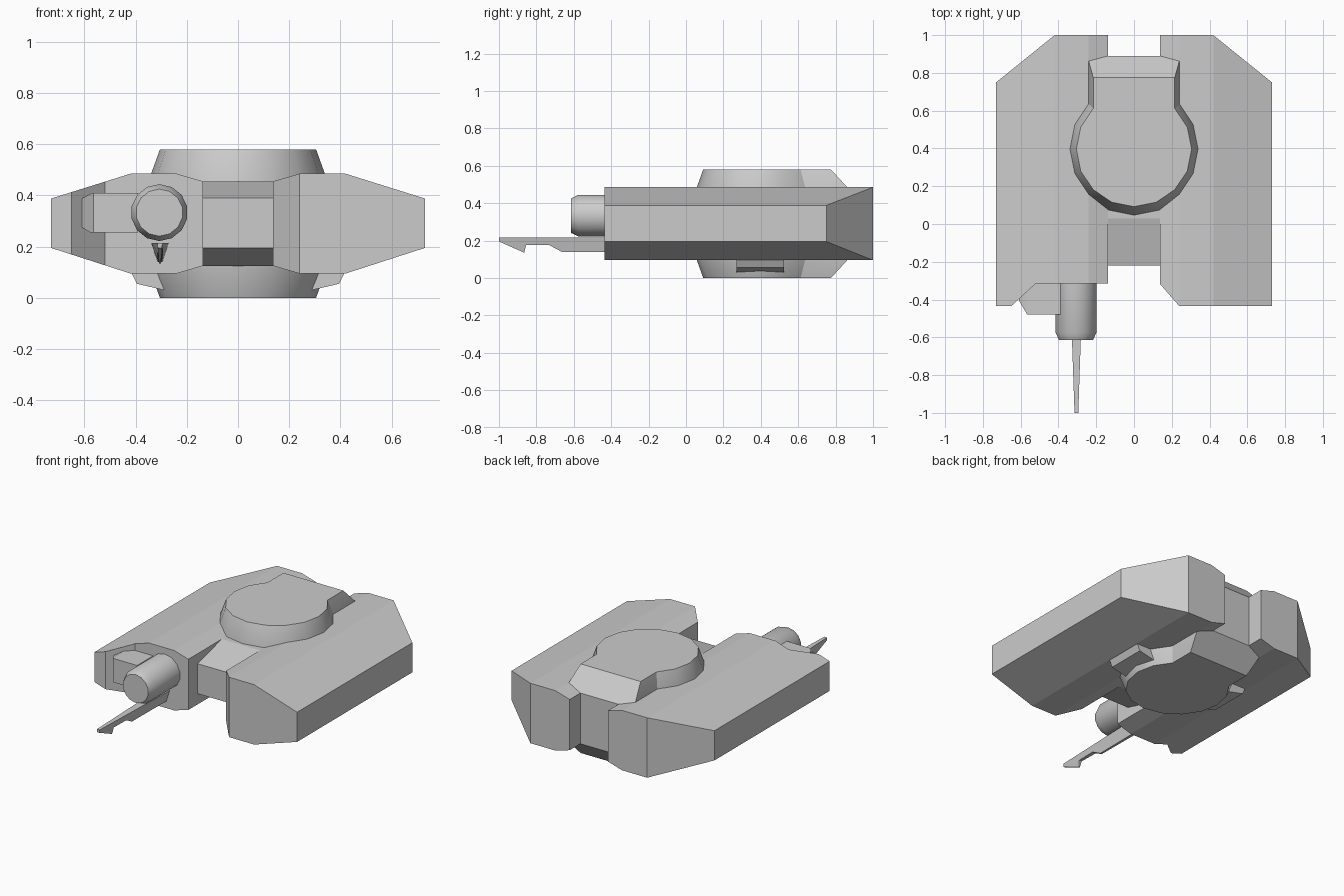
import bpy, bmesh, math

if "Cube" in bpy.data.objects:
    bpy.data.objects.remove(bpy.data.objects["Cube"])


def loft(name, rings):
    """Closed solid through rings of equal point count."""
    bm = bmesh.new()
    loops = [[bm.verts.new(p) for p in ring] for ring in rings]
    n = len(loops[0])
    for a, b in zip(loops, loops[1:]):
        for i in range(n):
            j = (i + 1) % n
            bm.faces.new((a[i], a[j], b[j], b[i]))
    bm.faces.new(loops[0][::-1])
    bm.faces.new(loops[-1])
    bmesh.ops.recalc_face_normals(bm, faces=bm.faces)
    mesh = bpy.data.meshes.new(name)
    bm.to_mesh(mesh)
    bm.free()
    ob = bpy.data.objects.new(name, mesh)
    bpy.context.collection.objects.link(ob)
    return ob


def select(ob):
    bpy.ops.object.select_all(action='DESELECT')
    ob.select_set(True)
    bpy.context.view_layer.objects.active = ob


def smooth(ob, degrees=30):
    select(ob)
    bpy.ops.object.shade_smooth_by_angle(angle=math.radians(degrees))


def section_and_plan(name, section, plan):
    """Solid with an xz cross-section, trimmed to an xy plan outline."""
    ob = loft(name, [[(x, y, z) for x, z in section] for y in (-1.5, 1.5)])
    cut = loft(name + "_plan", [[(x, y, z) for x, y in plan] for z in (-1, 2)])
    mod = ob.modifiers.new("trim", 'BOOLEAN')
    mod.operation, mod.solver, mod.object = 'INTERSECT', 'EXACT', cut
    select(ob)
    bpy.ops.object.modifier_apply(modifier=mod.name)
    bpy.data.objects.remove(cut)
    return ob


# Side hulls: same section, different front outline
section = [(.137, .125), (.24, .095), (.42, .095), (.73, .195),
           (.73, .388), (.42, .485), (.24, .485), (.137, .455)]
rear = [(.73, .75), (.42, 1), (.137, 1)]
# plan is kept a little wider than the section where they would coincide
section_and_plan("right_hull", section,
                 [(.10, -.2747), (.24, -.435), (.80, -.435),
                  (.80, .6935), (.42, 1), (.10, 1)])
section_and_plan("left_hull", [(-x, z) for x, z in section],
                 [(-.10, -.315), (-.52, -.315), (-.65, -.435), (-.80, -.435),
                  (-.80, .6935), (-.42, 1), (-.10, 1)])

# Centre body between the hulls
body = [(-.22, .195), (-.22, .39), (.03, .455), (.6, .455), (.6, .125), (.03, .125)]
loft("centre_body", [[(x, y, z) for y, z in body] for x in (-.14, .14)])


# Turret ring with rear block, mirrored above and below
def turret_ring(z, r, back):
    pts = []
    for k in range(-6, 7):
        a = math.radians(-90 + 22.5 * k)
        pts.append((r * math.cos(a), .397 + r * math.sin(a), z))
    x = r * math.cos(math.pi / 4)
    return pts + [(x, back, z), (-x, back, z)]


smooth(loft("turret", [turret_ring(0, .305, .775), turret_ring(.125, .35, .89),
                       turret_ring(.455, .35, .89), turret_ring(.58, .305, .775)]))

# Small side fins on the lower ring
fin = [(.27, .026), (.395, .055), (.42, .105), (.27, .105)]
for side, s in (("right", 1), ("left", -1)):
    loft(side + "_fin", [[(s * x, y, z) for x, z in fin] for y in (.27, .525)])


# Gun barrel
def circle(y, r, n=14):
    return [(-.307 + r * math.sin(2 * math.pi * i / n), y,
             .333 + r * math.cos(2 * math.pi * i / n)) for i in range(n)]


smooth(loft("gun_barrel", [circle(-.25, .111), circle(-.575, .111), circle(-.615, .092)]), 50)

# Housing beside the barrel
section_and_plan("gun_housing",
                 [(-.61, .275), (-.575, .255), (-.39, .255),
                  (-.39, .41), (-.57, .41), (-.61, .388)],
                 [(-.63, -.35), (-.63, -.37), (-.565, -.48), (-.35, -.48),
                  (-.35, -.29), (-.52, -.29), (-.61, -.395)])

# Blade under the barrel, tapering forward and downward
blade = [(-.30, .215), (-1, .215), (-1, .195), (-.865, .135), (-.855, .175),
         (-.73, .175), (-.665, .14), (-.30, .14)]


def half_width(y, z):
    taper = .01 + .024 * (y + 1) / .7
    return taper * (.25 + .75 * (z - .135) / .08)


loft("blade", [[(-.305 + s * half_width(y, z), y, z) for y, z in blade] for s in (-1, 1)])
